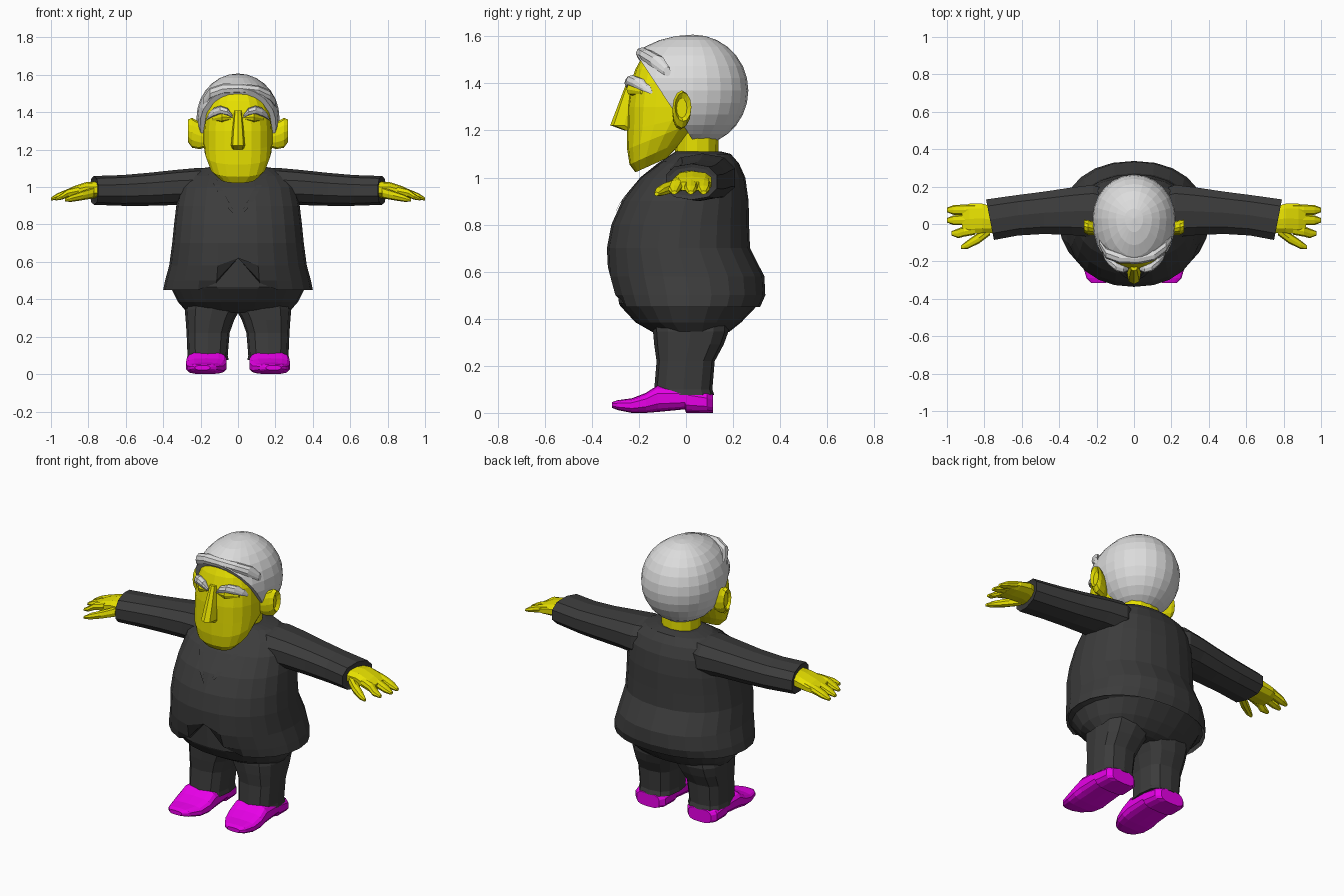
import bpy, bmesh, math
from mathutils import Vector

if "Cube" in bpy.data.objects:
    bpy.data.objects.remove(bpy.data.objects["Cube"])


def material(name, rgb):
    m = bpy.data.materials.new(name)
    m.diffuse_color = (*rgb, 1)
    m.use_nodes = True
    m.node_tree.nodes["Principled BSDF"].inputs["Base Color"].default_value = m.diffuse_color
    return m


SKIN = material("yellow skin", (0.8, 0.75, 0.0))
SUIT = material("charcoal suit", (0.045, 0.045, 0.045))
HAIR = material("silver hair", (0.72, 0.72, 0.72))
SHOE = material("magenta shoes", (0.8, 0.0, 0.8))


def finish(name, bm, mat, mirror=False):
    bmesh.ops.recalc_face_normals(bm, faces=bm.faces[:])
    me = bpy.data.meshes.new(name)
    bm.to_mesh(me)
    bm.free()
    me.materials.append(mat)
    ob = bpy.data.objects.new(name, me)
    bpy.context.collection.objects.link(ob)
    if mirror:
        ob.modifiers.new("Mirror", 'MIRROR').use_mirror_merge = False
    return ob


def oval(n, e):
    """Unit superellipse, first point at -v."""
    pts = []
    for i in range(n):
        a = 2 * math.pi * i / n
        s, c = math.sin(a), -math.cos(a)
        pts.append((math.copysign(abs(s) ** (2 / e), s),
                    math.copysign(abs(c) ** (2 / e), c)))
    return pts


def ring_z(z, hw, yf, yb, cx=0, slope=0, n=24, e=2.2):
    """Horizontal section; slope raises it towards the back."""
    yc, hy = (yf + yb) / 2, (yb - yf) / 2
    return [Vector((cx + u * hw, yc + v * hy, z + slope * (v + 1) * hy))
            for u, v in oval(n, e)]


def ring_x(x, yc, hy, zc, hz, skew=0, n=10, e=2.4):
    """Section across x; skew shifts x with y."""
    return [Vector((x + skew * u, yc + u * hy, zc + v * hz)) for u, v in oval(n, e)]


def ring_y(y, cx, hw, z0, z1, n=14, e=3.2):
    return [Vector((cx + u * hw, y, (z0 + z1) / 2 + v * (z1 - z0) / 2))
            for u, v in oval(n, e)]


def loft(name, rings, mat, mirror=False, caps=(True, True)):
    bm = bmesh.new()
    vs = [[bm.verts.new(p) for p in r] for r in rings]
    n = len(vs[0])
    for a, b in zip(vs, vs[1:]):
        for i in range(n):
            j = (i + 1) % n
            bm.faces.new((a[i], a[j], b[j], b[i]))
    if caps[0]:
        bm.faces.new(vs[0])
    if caps[1]:
        bm.faces.new(vs[-1])
    return finish(name, bm, mat, mirror)


# Jacket body, with the front hem cut away in a peak
BODY = [(.45, .40, -.29, .315), (.50, .39, -.31, .337), (.58, .368, -.332, .333),
        (.70, .352, -.336, .272), (.80, .342, -.317, .268), (.90, .33, -.272, .266),
        (1.0, .31, -.195, .252), (1.06, .27, -.12, .225), (1.10, .2, -.06, .19),
        (1.11, .13, -.045, .15)]
body = [ring_z(*r) for r in BODY]
for ring in body:
    for p in ring:
        if p.y < 0 and abs(p.x) < .15:
            p.z = max(p.z, .45 + .17 * (1 - abs(p.x) / .15))
loft("jacket_body", body, SUIT, caps=(False, True))


def body_front(x, z):
    """Front surface of the jacket at x, z."""
    for a, b in zip(BODY, BODY[1:]):
        if a[0] <= z <= b[0]:
            t = (z - a[0]) / (b[0] - a[0])
            hw, yf, yb = (a[k] + t * (b[k] - a[k]) for k in (1, 2, 3))
            k = max(0, 1 - (abs(x) / hw) ** 2.2) ** (1 / 2.2)
            return (yf + yb) / 2 - (yb - yf) / 2 * k


# Lapels: thin plates beside the V neckline
bm = bmesh.new()
rows = []
for i in range(9):
    t = i / 8
    z = .83 + .24 * t
    rows.append([bm.verts.new((x, body_front(x, z) - .006, z))
                 for x in (.13 * t, .13 * t + .03 * min(1, 3 * t))])
for a, b in zip(rows, rows[1:]):
    bm.faces.new((a[0], a[1], b[1], b[0]))
finish("lapel", bm, SUIT, True)

# Sleeves
loft("sleeve", [ring_x(.10, .07, .10, 1.0, .10),
                ring_x(.22, .07, .145, 1.0, .102),
                ring_x(.33, .068, .133, .998, .094),
                ring_x(.48, .06, .118, .988, .088),
                ring_x(.62, .047, .113, .982, .082),
                ring_x(.77, .023, .113, .982, .077, .022),
                ring_x(.765, .023, .095, .982, .062, .02)], SUIT, True)

# Trousers
loft("trouser_hips", [ring_z(.66, .32, -.30, .25), ring_z(.465, .385, -.285, .308),
                      ring_z(.455, .355, -.28, .302), ring_z(.385, .32, -.215, .235),
                      ring_z(.345, .285, -.145, .185), ring_z(.33, .24, -.11, .15)], SUIT)
loft("trouser_leg", [ring_z(z, (o - i) / 2, f, b, (o + i) / 2, n=12, e=2.8)
                     for z, i, o, f, b in
                     [(.075, .05, .275, -.14, .12), (.10, .055, .27, -.135, .112),
                      (.22, .045, .275, -.125, .122), (.29, .02, .28, -.135, .16),
                      (.345, -.01, .285, -.14, .18), (.40, -.01, .27, -.14, .18)]],
     SUIT, True)

# Shoes with heel, raised arch and pointed toe
loft("shoe", [ring_y(.115, .17, .075, 0, .08), ring_y(.09, .17, .1, 0, .09),
              ring_y(0, .168, .105, 0, .11), ring_y(-.005, .168, .105, .015, .11),
              ring_y(-.12, .168, .108, .004, .118), ring_y(-.17, .17, .11, 0, .085),
              ring_y(-.23, .175, .098, 0, .062), ring_y(-.29, .185, .07, .012, .054),
              ring_y(-.315, .19, .04, .022, .046)], SHOE, True)

# Hands: palm, three drooping fingers and a thumb
loft("palm", [ring_x(.74, .02, .07, .985, .045), ring_x(.81, .03, .082, .985, .042),
              ring_x(.88, .027, .085, .972, .032), ring_x(.92, .025, .07, .963, .02)],
     SKIN, True)
for k, (y0, y1, tip) in enumerate([(.077, .075, 1.0), (.025, .02, 1.0), (-.03, -.05, .975)]):
    loft(f"finger_{k + 1}", [ring_x(.85, y0, .027, .98, .025, n=8),
                             ring_x(.91, (y0 + y1) / 2, .028, .968, .022, n=8),
                             ring_x(tip - .035, y1, .026, .95, .017, n=8),
                             ring_x(tip, y1, .012, .936, .008, n=8)], SKIN, True)
loft("thumb", [ring_x(.77, -.03, .03, .97, .03, n=8), ring_x(.83, -.075, .03, .955, .025, n=8),
               ring_x(.89, -.11, .023, .94, .019, n=8),
               ring_x(.925, -.125, .01, .93, .008, n=8)], SKIN, True)

# Neck and face
loft("neck", [ring_z(1.04, .11, -.05, .14, n=12), ring_z(1.25, .11, -.04, .135, n=12)], SKIN)
FACE = [(1.022, .10, -.215, -.08, .45), (1.055, .15, -.24, -.01, .45),
        (1.12, .178, -.25, .07, .4), (1.2, .185, -.25, .13, .22),
        (1.3, .185, -.248, .14, 0), (1.4, .175, -.235, .14, 0),
        (1.46, .152, -.215, .12, 0), (1.515, .115, -.185, .1, 0)]
loft("face", [ring_z(z, w, f, b, 0, s, 20, 2.5) for z, w, f, b, s in FACE], SKIN)
loft("nose", [ring_z(z, w, f, -.2, n=8, e=2.6) for z, w, f in
              [(1.2, .03, -.262), (1.222, .037, -.322), (1.3, .031, -.292),
               (1.41, .02, -.25)]], SKIN)
loft("eyelid", [ring_x(.04, -.225, .02, 1.372, .012, n=8),
                ring_x(.085, -.225, .028, 1.375, .028, n=8),
                ring_x(.14, -.175, .02, 1.365, .012, n=8)], SKIN, True)
loft("eyebrow", [ring_x(x, y, d, z, h, n=8) for x, y, d, z, h in
                 [(.03, -.237, .012, 1.378, .008), (.055, -.24, .022, 1.402, .02),
                  (.095, -.228, .026, 1.412, .023), (.13, -.2, .026, 1.4, .023),
                  (.158, -.168, .02, 1.378, .014), (.168, -.15, .008, 1.362, .006)]],
     HAIR, True)
# Ears flare outward and have a hollow in the outer face
loft("ear", [ring_x(x, y, d, z, h, n=12, e=2) for x, y, d, z, h in
             [(.165, -.035, .022, 1.265, .05), (.205, -.025, .033, 1.275, .072),
              (.245, -.018, .04, 1.29, .08), (.266, -.012, .035, 1.3, .062),
              (.25, -.018, .022, 1.295, .042)]], SKIN, True)

# Hair: a dome stretched forward, cut along the slanted hairline
bm = bmesh.new()
bmesh.ops.create_uvsphere(bm, u_segments=24, v_segments=14, radius=1)
for v in bm.verts:
    y = v.co.y * (.235 if v.co.y > 0 else .33)
    v.co = Vector((v.co.x * .222, .03 + y, 1.37 + v.co.z * .237))
cut = bmesh.ops.bisect_plane(bm, geom=bm.verts[:] + bm.edges[:] + bm.faces[:],
                             plane_co=(0, -.195, 1.5), plane_no=(0, -.38, -.25),
                             clear_outer=True)
rim = [g for g in cut["geom_cut"] if isinstance(g, bmesh.types.BMEdge)]
bmesh.ops.edgenet_fill(bm, edges=rim)
finish("hair", bm, HAIR)

# Swept fringe along the forehead
loft("fringe", [ring_x(x, y, d, z, h, n=8) for x, y, d, z, h in
                [(-.185, -.1, .02, 1.45, .03), (-.15, -.155, .03, 1.5, .03),
                 (-.08, -.18, .03, 1.525, .028), (.02, -.185, .028, 1.528, .025),
                 (.11, -.165, .03, 1.518, .025), (.17, -.12, .03, 1.49, .028),
                 (.2, -.08, .015, 1.45, .02)]], HAIR)
